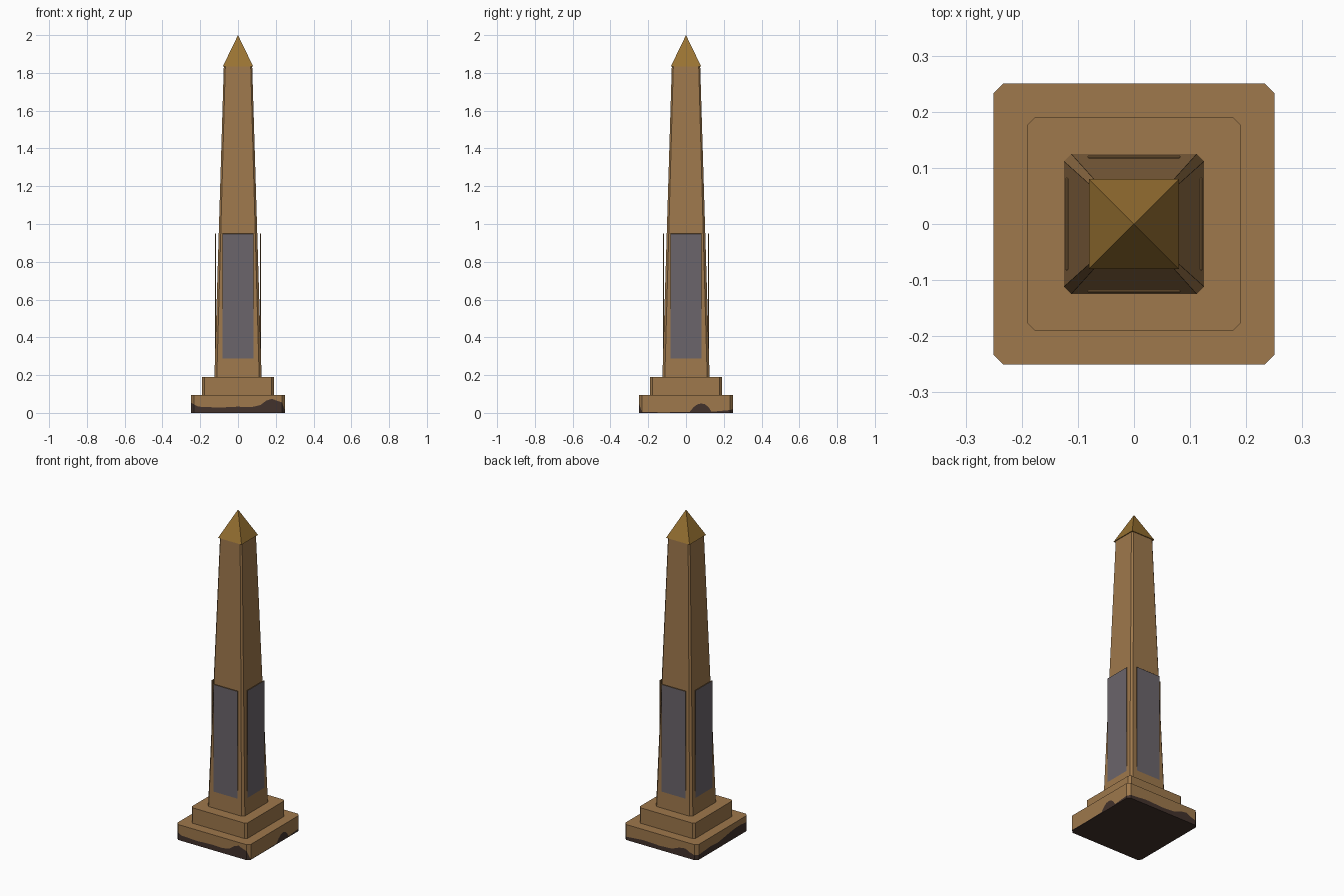
import bpy, bmesh, math
from mathutils import Matrix

if "Cube" in bpy.data.objects:
    bpy.data.objects.remove(bpy.data.objects["Cube"])


def material(name, rgb):
    m = bpy.data.materials.new(name)
    m.diffuse_color = (*rgb, 1)
    m.use_nodes = True
    m.node_tree.nodes["Principled BSDF"].inputs["Base Color"].default_value = m.diffuse_color
    return m


STONE = material("sandstone", (0.342, 0.188, 0.072))
STAIN = material("dark stain", (0.054, 0.032, 0.025))
GOLD = material("old gold", (0.318, 0.168, 0.032))
SLATE = material("grey slate", (0.147, 0.130, 0.147))


def finish(bm, name, mats):
    bmesh.ops.recalc_face_normals(bm, faces=bm.faces)
    me = bpy.data.meshes.new(name)
    bm.to_mesh(me)
    bm.free()
    for m in mats:
        me.materials.append(m)
    ob = bpy.data.objects.new(name, me)
    bpy.context.collection.objects.link(ob)
    return ob


def octagon(h, c):
    """Square of half width h with corners cut by c, counter-clockwise."""
    k = h - c
    return [(-k, -h), (k, -h), (h, -k), (h, k), (k, h), (-k, h), (-h, k), (-h, -k)]


def loft(bm, rings):
    """Skin rings of equal length and cap both ends; returns side faces per band."""
    vs = [[bm.verts.new(p) for p in r] for r in rings]
    n = len(vs[0])
    bands = [[bm.faces.new((a[i], a[(i + 1) % n], b[(i + 1) % n], b[i])) for i in range(n)]
             for a, b in zip(vs, vs[1:])]
    bottom = bm.faces.new(vs[0][::-1])
    bm.faces.new(vs[-1])
    return bands, bottom


def tapered(name, h0, c0, z0, h1, c1, z1):
    bm = bmesh.new()
    loft(bm, [[(x, y, z0) for x, y in octagon(h0, c0)],
              [(x, y, z1) for x, y in octagon(h1, c1)]])
    return finish(bm, name, [STONE])


# Lower plinth: stain heights (position along side, height) for each side
H, C, TOP = 0.25, 0.017, 0.095
sides = [
    [(-.233, .045), (-.21, .033), (-.1, .028), (0, .033), (.07, .03), (.12, .042),
     (.15, .065), (.18, .075), (.2, .066), (.233, .055)],                       # front
    [(-.233, .004), (-.1, .003), (.02, .006), (.04, .03), (.06, .045), (.08, .05),
     (.1, .046), (.12, .03), (.135, .006), (.233, .015)],                       # right
    [(-.233, .02), (-.12, .03), (0, .025), (.08, .03), (.13, .05), (.17, .055),
     (.2, .04), (.233, .03)],                                                   # back
    [(-.233, .03), (-.12, .04), (-.05, .035), (.05, .05), (.12, .06), (.18, .06),
     (.233, .055)],                                                             # left
]
low, mid, high = [], [], []
for k, prof in enumerate(sides):
    rot = Matrix.Rotation(k * math.pi / 2, 3, 'Z')
    for t, z in prof:
        low.append(rot @ Matrix.Translation((t, -H, 0)).translation)
        mid.append(rot @ Matrix.Translation((t, -H, z)).translation)
        high.append(rot @ Matrix.Translation((t, -H, TOP)).translation)
bm = bmesh.new()
bands, bottom = loft(bm, [low, mid, high])
for f in bands[0] + [bottom]:
    f.material_index = 1
finish(bm, "lower_plinth", [STONE, STAIN])

# Upper plinth and tapering shaft
tapered("upper_plinth", 0.19, 0.013, TOP, 0.19, 0.013, 0.19)
tapered("shaft", 0.125, 0.013, 0.19, 0.075, 0.008, 1.84)

# Pointed cap
bm = bmesh.new()
bmesh.ops.create_cone(bm, cap_ends=True, segments=4, radius1=0.08 * math.sqrt(2), radius2=0,
                      depth=0.165, matrix=Matrix.Translation((0, 0, 1.9175))
                      @ Matrix.Rotation(math.pi / 4, 4, 'Z'))
bmesh.ops.remove_doubles(bm, verts=bm.verts, dist=1e-5)
finish(bm, "pyramid_cap", [GOLD])

# Upright inscription slabs, one per side, with a slate front
for k, side in enumerate(("front", "right", "back", "left")):
    bm = bmesh.new()
    bmesh.ops.create_cube(bm, size=1, matrix=Matrix.Translation((0, -0.1195, 0.60))
                          @ Matrix.Diagonal((0.166, 0.005, 0.70, 1)))
    bmesh.ops.bevel(bm, geom=bm.edges[:], offset=0.0018, segments=1, affect='EDGES')
    bm.normal_update()
    for f in bm.faces:
        if f.normal.y < -0.95:
            f.material_index = 1
    bm.transform(Matrix.Rotation(k * math.pi / 2, 4, 'Z'))
    finish(bm, side + "_panel", [STONE, SLATE])
